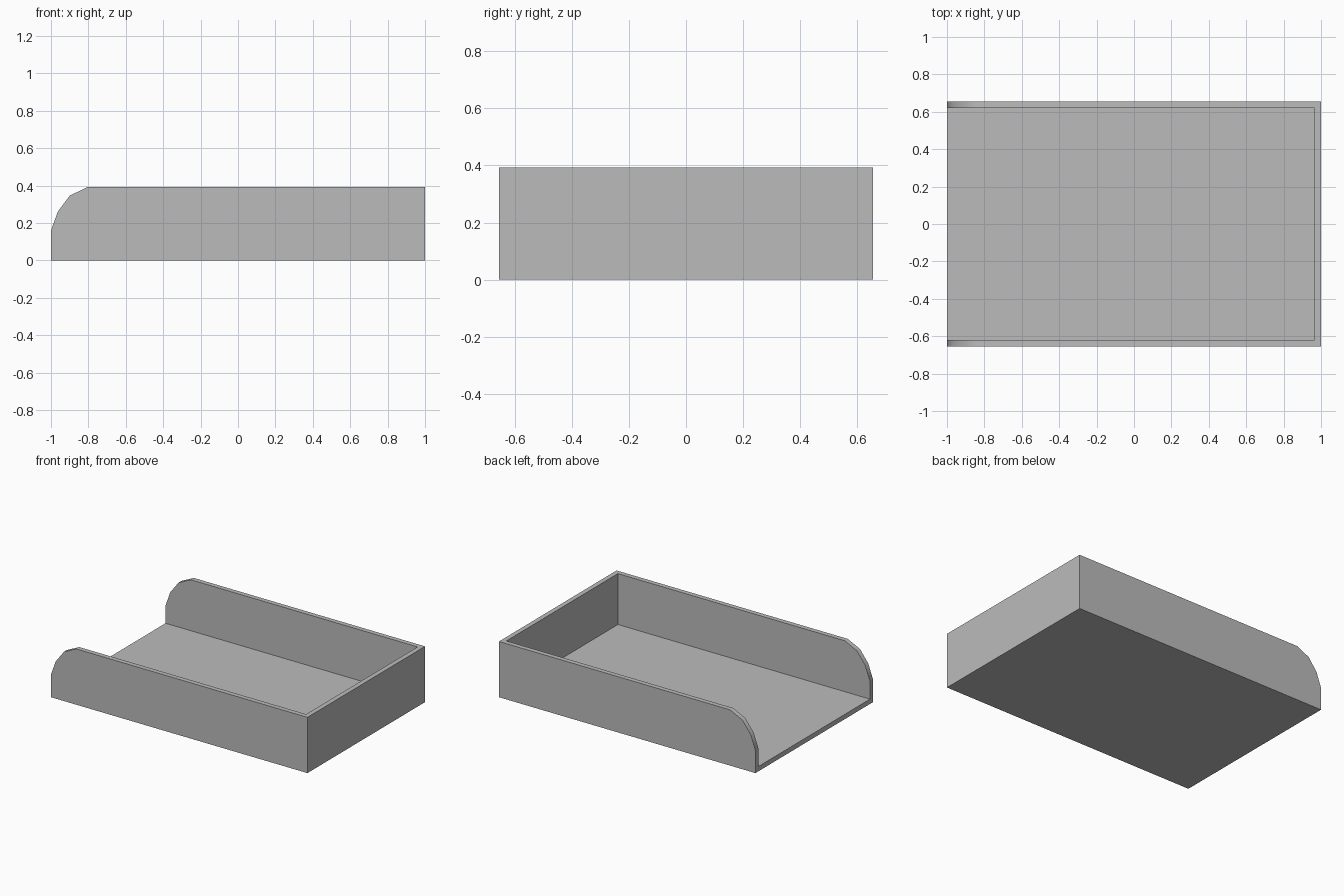
import bpy
import bmesh
from mathutils import Matrix, Vector

HALF_X, HALF_Y, HEIGHT = 1.0, 0.655, 0.393
WALL = 0.034

cube = bpy.data.objects.get("Cube")
if cube:
    bpy.data.objects.remove(cube, do_unlink=True)

grey = bpy.data.materials.new("grey")
grey.use_nodes = True
colour = (0.5, 0.5, 0.5, 1)
grey.diffuse_color = colour
grey.node_tree.nodes["Principled BSDF"].inputs["Base Color"].default_value = colour


def add_object(name, bm):
    bmesh.ops.recalc_face_normals(bm, faces=bm.faces)
    mesh = bpy.data.meshes.new(name)
    bm.to_mesh(mesh)
    bm.free()
    mesh.materials.append(grey)
    obj = bpy.data.objects.new(name, mesh)
    bpy.context.collection.objects.link(obj)
    return obj


# Tray body: side outline with rounded open end, extruded across
outline = [(-HALF_X, 0), (HALF_X, 0), (HALF_X, HEIGHT), (-0.803, HEIGHT),
           (-0.899, 0.347), (-0.963, 0.262), (-HALF_X, 0.16)]
bm = bmesh.new()
side = bm.faces.new([bm.verts.new((x, -HALF_Y, z)) for x, z in outline])
extruded = bmesh.ops.extrude_face_region(bm, geom=[side])["geom"]
bmesh.ops.translate(bm, vec=(0, 2 * HALF_Y, 0),
                    verts=[v for v in extruded if isinstance(v, bmesh.types.BMVert)])
tray = add_object("tray", bm)

# Hollow: leaves the floor, two side walls and one end wall
low = Vector((-HALF_X - 0.2, WALL - HALF_Y, WALL))
high = Vector((HALF_X - WALL, HALF_Y - WALL, HEIGHT + 0.2))
bm = bmesh.new()
bmesh.ops.create_cube(bm, size=1, matrix=Matrix.Translation((low + high) / 2)
                      @ Matrix.Diagonal((*(high - low), 1)))
cutter = add_object("hollow_cutter", bm)

cut = tray.modifiers.new("hollow", "BOOLEAN")
cut.operation = "DIFFERENCE"
cut.solver = "EXACT"
cut.object = cutter

# Bake the cut so the shading works on the final faces
bpy.context.view_layer.objects.active = tray
tray.select_set(True)
bpy.ops.object.modifier_apply(modifier=cut.name)
bpy.data.objects.remove(cutter, do_unlink=True)

# Smooth rounded ends, flat walls
bpy.ops.object.shade_smooth_by_angle(angle=0.6)
weighted = tray.modifiers.new("flat_walls", "WEIGHTED_NORMAL")
weighted.keep_sharp = True
